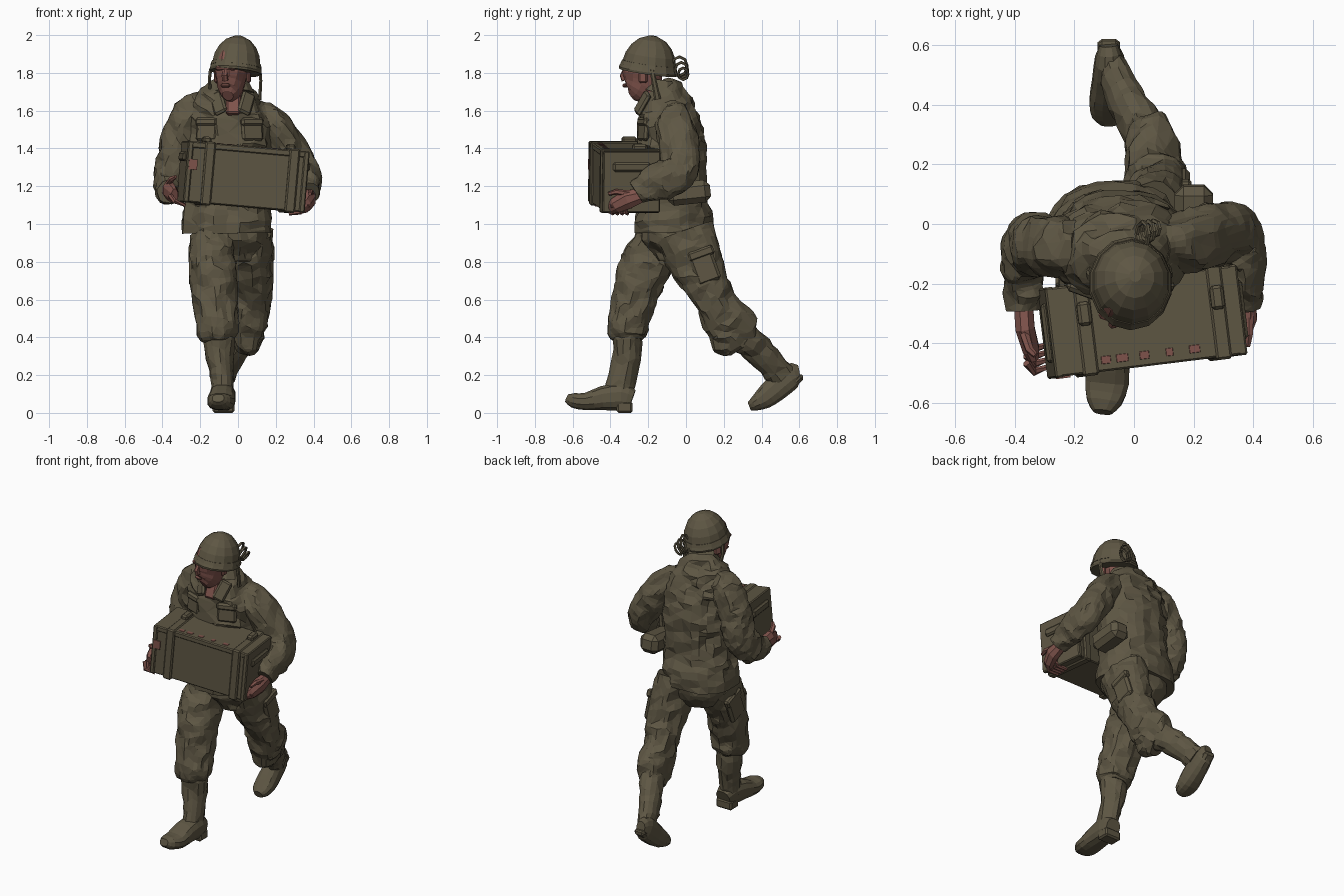
import bpy, bmesh, math
from mathutils import Vector, Matrix, noise


def material(name, rgb):
    m = bpy.data.materials.new(name)
    m.diffuse_color = (*rgb, 1)
    return m


OLIVE = material("olive_cloth", (0.112, 0.094, 0.057))
SKIN = material("ruddy_skin", (0.215, 0.088, 0.072))


def finish(name, bm, mat):
    bmesh.ops.recalc_face_normals(bm, faces=bm.faces)
    me = bpy.data.meshes.new(name)
    bm.to_mesh(me)
    bm.free()
    me.materials.append(mat)
    ob = bpy.data.objects.new(name, me)
    bpy.context.collection.objects.link(ob)
    return ob


def spline(secs, steps):
    """Catmull-Rom resampling of (x, y, z, radius_a, radius_b) sections."""
    s = [Vector(p) for p in secs]
    s = [s[0] * 2 - s[1]] + s + [s[-1] * 2 - s[-2]]
    out = []
    for i in range(1, len(s) - 2):
        a, b, c, d = s[i - 1:i + 3]
        for k in range(steps):
            t = k / steps
            out.append((b * 2 + (c - a) * t + (a * 2 - b * 5 + c * 4 - d) * t * t
                        + (b * 3 - a - c * 3 + d) * t ** 3) * 0.5)
    return out + [s[-2]]


def loft(name, secs, mat=OLIVE, n=10, steps=1, fold=0.0, freq=8, keep=1.0, square=1.0):
    """Tube through elliptical sections, optionally creased like cloth and decimated."""
    pts = spline(secs, steps)
    bm = bmesh.new()
    rings = []
    for i, p in enumerate(pts):
        t = (pts[min(i + 1, len(pts) - 1)] - pts[max(i - 1, 0)])
        t = Vector(t[:3]).normalized()
        ref = Vector((1, 0, 0)) if abs(t.x) < 0.9 else Vector((0, 1, 0))
        u = (ref - t * ref.dot(t)).normalized()
        v = t.cross(u)
        ring = []
        for k in range(n):
            a = 2 * math.pi * (k + 0.5) / n
            c, s = math.cos(a), math.sin(a)
            c = math.copysign(abs(c) ** square, c)
            s = math.copysign(abs(s) ** square, s)
            d = u * c * p[3] + v * s * p[4]
            co = Vector(p[:3]) + d
            if fold:
                q = Vector((co.x * freq, co.y * freq, (co.z + 0.6 * co.x) * freq))
                co += d.normalized() * fold * (0.8 - 3 * abs(noise.noise(q)))
            ring.append(bm.verts.new(co))
        rings.append(ring)
    for r, q in zip(rings, rings[1:]):
        for k in range(n):
            bm.faces.new((r[k], r[(k + 1) % n], q[(k + 1) % n], q[k]))
    bm.faces.new(rings[0])
    bm.faces.new(rings[-1])
    ob = finish(name, bm, mat)
    if keep < 1:
        ob.modifiers.new("facets", 'DECIMATE').ratio = keep
    return ob


def cloth(name, secs, fold=0.014, freq=10):
    return loft(name, secs, OLIVE, n=26, steps=7, fold=fold, freq=freq, keep=0.4, square=0.9)


def block(name, loc, size, rot=(0, 0, 0), mat=OLIVE, bevel=0.0, frame=Matrix()):
    """Bevelled box; rot is x, y, z degrees, frame is a parent transform."""
    bm = bmesh.new()
    bmesh.ops.create_cube(bm, size=1)
    bmesh.ops.scale(bm, vec=size, verts=bm.verts)
    if bevel:
        bmesh.ops.bevel(bm, geom=bm.edges[:], offset=bevel, segments=1, affect='EDGES')
    m = Matrix.Translation(loc)
    for ax, r in zip("ZYX", reversed(rot)):
        m = m @ Matrix.Rotation(math.radians(r), 4, ax)
    bm.transform(frame @ m)
    return finish(name, bm, mat)


# Jacket body
cloth("jacket", [(-.06, -.065, .95, .235, .205), (-.06, -.065, 1.04, .23, .2),
                 (-.05, -.07, 1.2, .215, .175), (-.045, -.075, 1.38, .22, .18),
                 (-.045, -.09, 1.52, .225, .165), (-.05, -.1, 1.61, .205, .145),
                 (-.04, -.12, 1.69, .15, .11), (-.03, -.14, 1.74, .085, .085)], fold=.017)

# Sleeves
cloth("right_sleeve", [(-.17, -.08, 1.64, .07, .075), (-.25, -.075, 1.58, .095, .095),
                       (-.31, -.07, 1.44, .095, .1), (-.35, -.075, 1.3, .085, .1),
                       (-.37, -.14, 1.21, .07, .095), (-.372, -.22, 1.18, .06, .07),
                       (-.37, -.29, 1.175, .05, .055)])
cloth("left_sleeve", [(.08, -.08, 1.6, .07, .075), (.18, -.06, 1.52, .09, .1),
                      (.27, -.035, 1.4, .09, .1), (.34, -.035, 1.29, .08, .095),
                      (.367, -.1, 1.24, .068, .1), (.372, -.18, 1.21, .06, .085),
                      (.375, -.26, 1.16, .048, .06)])

# Hands: palm, fingers and thumb
loft("right_hand", [(-.37, -.27, 1.18, .035, .04), (-.365, -.35, 1.18, .035, .055),
                    (-.345, -.42, 1.16, .03, .05), (-.335, -.45, 1.15, .02, .04)], SKIN, n=8)
loft("left_hand", [(.375, -.24, 1.15, .035, .04), (.375, -.31, 1.13, .04, .055),
                   (.355, -.37, 1.1, .035, .045), (.33, -.4, 1.08, .02, .03)], SKIN, n=8)
for i in range(4):
    y = -.39 - .025 * i
    loft("right_finger", [(-.36, y, 1.15, .014, .014), (-.335, y - .03, 1.12, .014, .014),
                          (-.28, y - .01, 1.1, .01, .01)], SKIN, n=6)
    y = -.31 - .026 * i
    loft("left_finger", [(.37, y, 1.1, .016, .016), (.33, y - .01, 1.065, .016, .016),
                         (.27, y, 1.055, .01, .01)], SKIN, n=6)
loft("right_thumb", [(-.37, -.36, 1.21, .017, .017), (-.35, -.42, 1.24, .015, .015),
                     (-.33, -.44, 1.25, .01, .01)], SKIN, n=6)
loft("left_thumb", [(.385, -.3, 1.16, .018, .018), (.385, -.37, 1.17, .015, .015),
                    (.38, -.41, 1.16, .01, .01)], SKIN, n=6)

# Trousers
cloth("trouser_seat", [(-.04, -.06, .8, .12, .08), (-.04, -.055, .9, .19, .165),
                       (-.05, -.06, 1.0, .2, .17)])
cloth("right_trouser_leg", [(-.135, -.13, .93, .115, .125), (-.135, -.215, .78, .12, .135),
                            (-.125, -.26, .64, .115, .12), (-.11, -.3, .5, .108, .102),
                            (-.105, -.31, .42, .105, .1), (-.1, -.31, .385, .08, .07)])
cloth("left_trouser_leg", [(.065, -.01, .96, .115, .155), (.075, .05, .8, .105, .14),
                           (.075, .13, .64, .1, .112), (.065, .21, .5, .09, .125),
                           (.055, .26, .42, .08, .14), (.035, .3, .37, .06, .1)])
block("left_thigh_pocket", (.168, .1, .77), (.04, .13, .17), (20, 0, 0), bevel=.015)
block("left_pocket_flap", (.173, .08, .845), (.04, .14, .05), (20, 0, 0), bevel=.01)
block("right_thigh_pocket", (-.24, -.17, .77), (.04, .14, .17), (-22, 0, 0), bevel=.015)
block("right_pocket_flap", (-.243, -.145, .84), (.04, .15, .05), (-22, 0, 0), bevel=.01)

# Boots: shaft, foot and heel
loft("right_boot_shaft", [(-.1, -.31, .43, .085, .078), (-.097, -.315, .32, .077, .078),
                          (-.088, -.335, .2, .06, .07), (-.083, -.36, .09, .058, .08)],
     n=14, steps=4, fold=.008, freq=12, keep=.5)
loft("right_foot", [(-.075, -.285, .07, .05, .055), (-.077, -.34, .085, .065, .075),
                    (-.085, -.44, .078, .07, .066), (-.09, -.53, .06, .075, .047),
                    (-.1, -.595, .066, .06, .04), (-.105, -.63, .078, .032, .022)],
     n=12, steps=2, square=.8)
block("right_heel", (-.077, -.325, .03), (.115, .085, .06), bevel=.01)
loft("left_boot_shaft", [(.04, .3, .4, .07, .085), (.0, .37, .345, .068, .08),
                         (-.04, .44, .27, .058, .072), (-.07, .51, .19, .052, .078)],
     n=14, steps=4, fold=.008, freq=12, keep=.5)
loft("left_foot", [(-.085, .6, .21, .03, .045), (-.082, .55, .195, .05, .075),
                   (-.082, .47, .125, .06, .07), (-.085, .41, .075, .066, .058),
                   (-.085, .36, .045, .056, .037), (-.085, .335, .034, .03, .024)],
     n=12, steps=2, square=.85)
block("left_heel", (-.084, .585, .17), (.075, .085, .04), (42, 0, 0), bevel=.015)

# Head and neck, turned to one side
HEAD = Matrix.Translation((-.03, -.21, 1.775)) @ Matrix.Rotation(math.radians(-18), 4, 'Z')
loft("neck", [(-.02, -.15, 1.6, .065, .065), (-.02, -.17, 1.74, .06, .065)], SKIN, n=10)
head = loft("head", [(0, -.08, -.095, .03, .03), (0, -.055, -.075, .055, .075),
                     (0, -.03, -.03, .073, .1), (0, -.02, .02, .084, .108),
                     (0, -.01, .08, .085, .105), (0, 0, .11, .08, .1)],
            SKIN, n=12, steps=2, fold=.004, freq=18)
head.data.transform(HEAD)
nose = loft("nose", [(0, -.115, .045, .012, .012), (0, -.132, .01, .016, .016),
                     (0, -.122, -.014, .018, .016)], SKIN, n=6)
nose.data.transform(HEAD)
block("brow", (0, -.112, .05), (.11, .03, .025), mat=SKIN, bevel=.009, frame=HEAD)
block("lips", (0, -.118, -.042), (.05, .02, .02), mat=SKIN, bevel=.007, frame=HEAD)
for s in (-1, 1):
    block("ear", (s * .088, .01, .005), (.02, .045, .065), (0, 0, s * 15), SKIN, .008, HEAD)
block("open_neck_skin", (-.025, -.23, 1.635), (.075, .05, .12), (-20, 0, 0), SKIN, .01)

# Collar, lapels and chest pockets
loft("collar", [(-.03, -.13, 1.69, .12, .105), (-.03, -.12, 1.73, .1, .085),
                (-.03, -.115, 1.76, .085, .07)], n=12)
for s in (-1, 1):
    block("lapel", (-.03 + s * .075, -.23, 1.64), (.075, .025, .13), (-22, s * 25, s * 20), bevel=.011)
    block("chest_pocket", (-.045 + s * .12, -.222, 1.5), (.12, .03, .12), (-5, 0, s * 20), bevel=.012)
    block("chest_pocket_flap", (-.045 + s * .12, -.224, 1.54), (.125, .036, .045),
          (-5, 0, s * 20), bevel=.012)

# Helmet with flared rim, band, chin straps and loose strap loops
TILT = (Matrix.Translation((-.012, -.2, 1.81)) @ Matrix.Rotation(math.radians(-8), 4, 'X')
        @ Matrix.Rotation(math.radians(5), 4, 'Y'))
for name, secs in {
    "helmet": [(0, 0, -.008, .138, .155), (0, 0, .004, .141, .158), (0, 0, .035, .131, .143),
               (0, 0, .085, .122, .132), (0, 0, .13, .1, .108), (0, 0, .166, .066, .072),
               (0, 0, .188, .02, .02)],
    "helmet_band": [(0, 0, .022, .139, .151), (0, 0, .042, .133, .144)],
}.items():
    loft(name, secs, n=14).data.transform(TILT)
for x, z in ((-.145, 1.7), (.115, 1.66)):
    loft("chin_strap", [(x, -.18, 1.82, .01, .014), (x * 1.05, -.17, 1.76, .009, .014),
                        (x, -.15, z, .01, .018)], n=6)
for i in range(3):
    r = .042 - .008 * i
    loft("strap_loop", [(.03 + .018 * i + .02 * math.sin(a * .785),
                         -.035 + .01 * i + r * math.cos(a * .785),
                         1.835 - .02 * i + r * 1.2 * math.sin(a * .785), .008, .008)
                        for a in range(9)], n=5)

# Belt pouch
block("belt_canteen", (.2, .015, 1.165), (.13, .23, .12), (6, 0, 0), bevel=.03)

# Carried crate, tilted in the arms
CRATE = (Matrix.Translation((.027, -.327, 1.25)) @ Matrix.Rotation(math.radians(7), 4, 'Z')
         @ Matrix.Rotation(math.radians(5), 4, 'Y'))
block("crate_body", (0, 0, -.005), (.645, .29, .31), bevel=.006, frame=CRATE)
block("crate_lid", (0, 0, .145), (.65, .3, .035), bevel=.006, frame=CRATE)
for x in (-.205, .245):
    block("crate_strap", (x, 0, 0), (.055, .318, .338), bevel=.008, frame=CRATE)
    block("crate_latch", (x, .05, .178), (.045, .08, .035), bevel=.01, frame=CRATE)
for s in (-1, 1):
    block("crate_end_frame", (s * .31, 0, 0), (.03, .305, .325), bevel=.006, frame=CRATE)
    block("crate_handle", (s * .328, 0, .08), (.025, .2, .05), bevel=.01, frame=CRATE)

# Worn paint marks on the crate
for x, w in ((-.15, .032), (-.095, .04), (-.02, .032), (.065, .024), (.15, .036)):
    block("worn_mark", (x, -.112, .163), (w, .026, .004), mat=SKIN, bevel=.001, frame=CRATE)
block("worn_end_mark", (-.29, -.153, .04), (.045, .006, .055), mat=SKIN, frame=CRATE)
